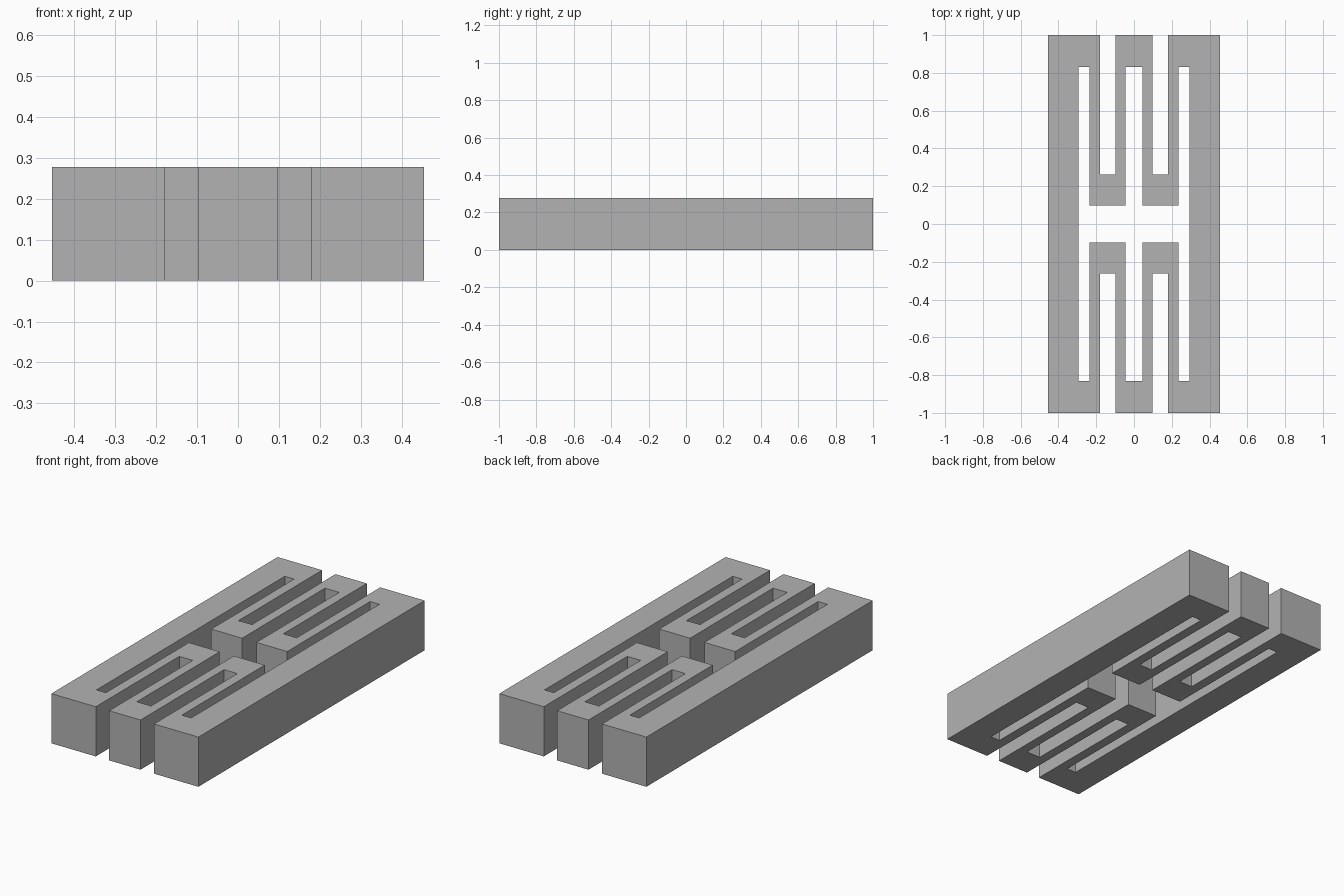
import bpy
import bmesh

HEIGHT = 0.278

cube = bpy.data.objects.get("Cube")
if cube:
    bpy.data.objects.remove(cube, do_unlink=True)

# Single grey material
grey = bpy.data.materials.new("plain_grey")
grey.use_nodes = True
colour = (0.45, 0.45, 0.45, 1.0)
grey.diffuse_color = colour
grey.node_tree.nodes["Principled BSDF"].inputs["Base Color"].default_value = colour

# Key distances: rail, slots and folded arms across x; caps and bridges along y
rail_out, rail_in = 0.455, 0.293
arm_in, arm_out = 0.235, 0.18
mid_out, mid_in = 0.097, 0.044
end, slot_end = 1.0, 0.832
bridge_far, bridge_near = 0.262, 0.099

# One quarter of the folded band: (outer corner, inner corner) at each bend
quarter = [
    ((rail_out, end), (rail_in, slot_end)),
    ((arm_out, end), (arm_in, slot_end)),
    ((arm_out, bridge_far), (arm_in, bridge_near)),
    ((mid_out, bridge_far), (mid_in, bridge_near)),
    ((mid_out, end), (mid_in, slot_end)),
]


def mirrored(bends, sx, sy):
    return [tuple((x * sx, y * sy) for x, y in pair) for pair in reversed(bends)]


# Mirror to the full closed ring, counter-clockwise from the right rail
half = quarter + mirrored(quarter, -1, 1)
ring = half + mirrored(half, 1, -1)

# Mitred flat band, then extruded to full height
bm = bmesh.new()
pairs = [[bm.verts.new((x, y, 0)) for x, y in pair] for pair in ring]
for (a, b), (c, d) in zip(pairs, pairs[1:] + pairs[:1]):
    bm.faces.new((a, c, d, b))
raised = bmesh.ops.extrude_face_region(bm, geom=bm.faces[:], use_keep_orig=True)
top_verts = [g for g in raised["geom"] if isinstance(g, bmesh.types.BMVert)]
bmesh.ops.translate(bm, verts=top_verts, vec=(0, 0, HEIGHT))
bmesh.ops.recalc_face_normals(bm, faces=bm.faces[:])

mesh = bpy.data.meshes.new("folded_spring_frame")
bm.to_mesh(mesh)
bm.free()
mesh.materials.append(grey)
frame = bpy.data.objects.new("folded_spring_frame", mesh)
bpy.context.collection.objects.link(frame)
